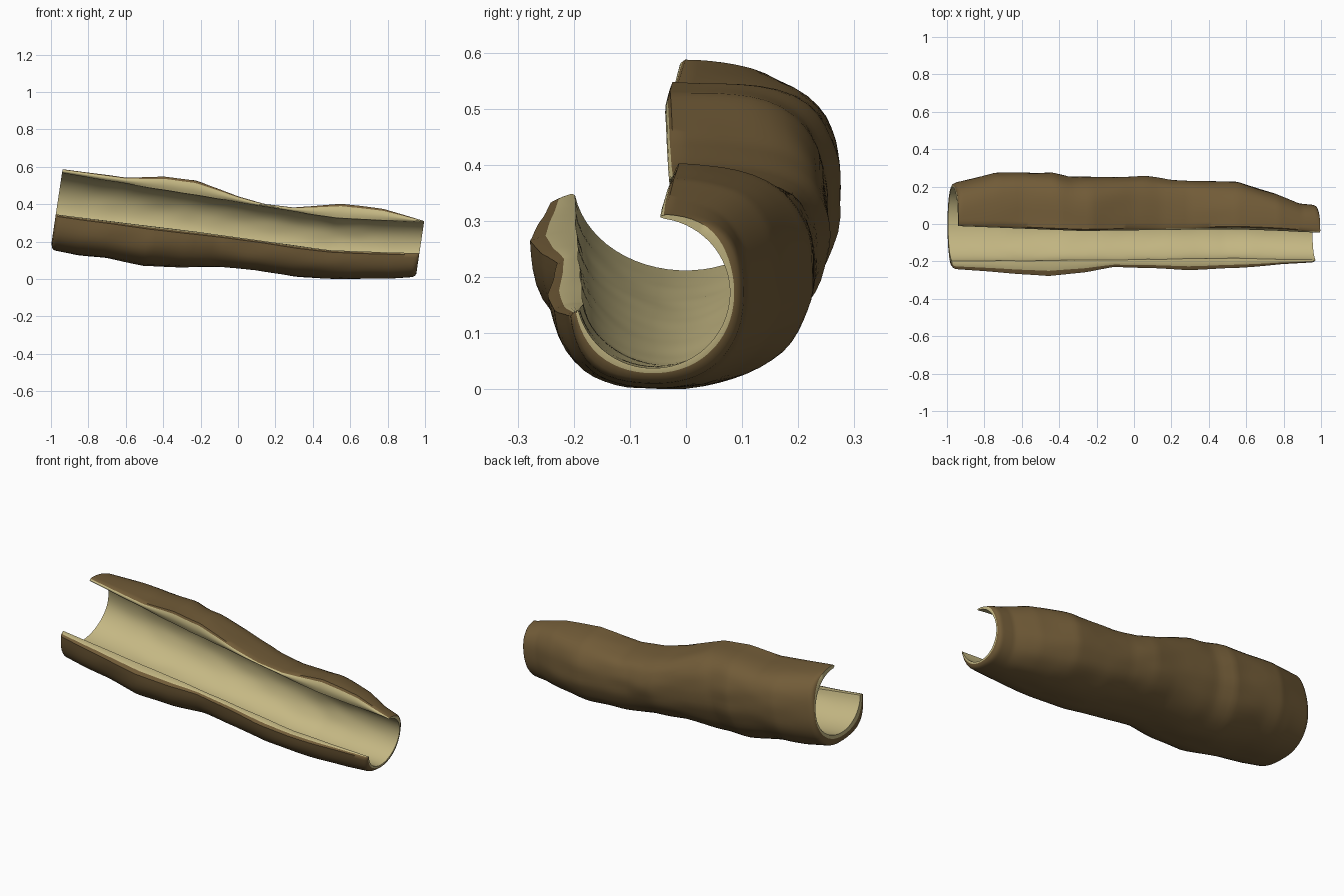
import bpy, bmesh, math
from mathutils import Vector, noise

if "Cube" in bpy.data.objects:
    bpy.data.objects.remove(bpy.data.objects["Cube"])

# Measured outlines along x: (x, value)
TOP = [(-.94, .59), (-.6, .545), (-.4, .55), (-.23, .53), (0, .445), (.15, .405), (.3, .385), (.55, .405), (.78, .378), (1, .315)]
BOTTOM = [(-1, .16), (-.85, .13), (-.7, .115), (-.5, .075), (-.3, .065), (-.1, .07), (.1, .05), (.3, .015), (.6, .002), (.8, .005), (.95, .015)]
BACK = [(-.96, .22), (-.75, .272), (-.45, .277), (-.35, .25), (.05, .255), (.2, .235), (.55, .225), (.75, .165), (.88, .11), (.98, .10)]
FRONT = [(-.98, -.24), (-.75, -.257), (-.45, -.283), (-.25, -.262), (-.1, -.23), (.3, -.246), (.55, -.24), (.8, -.217), (.97, -.207)]
AXIS_Y = [(-1, 0), (-.3, -.02), (.5, -.035), (1, -.06)]
AXIS_Z = [(-1, .38), (-.2, .285), (.5, .19), (.98, .175)]
END_ANGLE = [(-1, 450), (-.3, 452), (.4, 446), (1, 441)]


def at(table, x):
    if x <= table[0][0]:
        return table[0][1]
    for (x0, v0), (x1, v1) in zip(table, table[1:]):
        if x <= x1:
            return v0 + (v1 - v0) * (x - x0) / (x1 - x0)
    return table[-1][1]


def material(name, colour):
    m = bpy.data.materials.new(name)
    m.diffuse_color = (*colour, 1)
    m.use_nodes = True
    m.node_tree.nodes["Principled BSDF"].inputs["Base Color"].default_value = m.diffuse_color
    return m


STATIONS, ARC, RIM, TILT = 110, 44, 6, .15


def section(k):
    """One closed C-shaped cross-section of the hollow log, k from 0 to 1."""
    s = -.97 + 1.945 * k
    cy, cz = at(AXIS_Y, s), at(AXIS_Z, s)
    fade = min(1, 6 * k, 6 * (1 - k))
    a0, a1 = 190 + 5 * k, at(END_ANGLE, s)
    front = .2 + (.137 - .2) * k
    ri = front - .012 * math.sin(math.pi * k)
    rb = .162 + (.135 - .162) * k
    oy = (cy - at(FRONT, s), at(BACK, s) - cy)
    oz = (cz - at(BOTTOM, s - .03), at(TOP, s + .03) - cz)
    # the bark rounds over at both ends
    d = min(1, 1.945 * min(k, 1 - k) / .025)
    thick = .35 + .65 * math.sqrt(max(0, 1 - (1 - d) ** 2))
    inner, outer = [], []
    for i in range(ARC + 1):
        t = math.radians(a0 + (a1 - a0) * i / ARC)
        c, n = math.cos(t), math.sin(t)
        ry = front if c < 0 else ri
        rz = rb if n < 0 else ri * .97
        w = 1 + .018 * fade * noise.noise(Vector((s * 7, c * 2, n * 2)))
        p = (cy + ry * c * w, cz + rz * n * w)
        inner.append(p)
        # bark is a little squarer than an ellipse, and its back bulges high at the thick end
        e = 2.3 + (1.2 * max(0, c * n) * (1 - .4 * k) if n > 0 or c < 0 else 0)
        q = (abs(c) ** e + abs(n) ** e) ** (-1 / e)
        w = q * (1 + .02 * fade * noise.noise(Vector((s * 5, c * 3, n * 3 + 9))))
        rise = .045 * (1 - k) * max(0, c) ** 2 * fade
        o = (cy + oy[c > 0] * c * w, cz + oz[n > 0] * n * w + rise)
        f = thick + (1 - thick) * max(0, n) ** 3
        outer.append((p[0] + (o[0] - p[0]) * f, p[1] + (o[1] - p[1]) * f))

    def lip(p, q, side):
        pts = []
        for j in range(1, RIM):
            u = j / RIM
            b = (.004, .01)[side] * math.sin(math.pi * u)
            pts.append((p[0] + (q[0] - p[0]) * u - b * side, p[1] + (q[1] - p[1]) * u + b * (1 - side)))
        return pts
    loop = inner + lip(inner[-1], outer[-1], 1) + outer[::-1] + lip(outer[0], inner[0], 0)
    return [(s + TILT * (z - cz), y, z) for y, z in loop]


bark = material("brown bark", (.17, .108, .04))
wood = material("pale inner wood", (.56, .48, .23))

# Hollow log shell: skin the cross-sections, closer together at the ends
bm = bmesh.new()
rings = []
for i in range(STATIONS + 1):
    u = i / STATIONS
    k = .3 * u + .7 * (.5 - .5 * math.cos(math.pi * u))
    rings.append([bm.verts.new(p) for p in section(k)])
N = len(rings[0])
outer_first = ARC + RIM - 1                # bark wraps slightly over the back lip
outer_last = ARC + RIM + ARC + 2           # and partly over the front lip
for a, b in zip(rings, rings[1:]):
    for j in range(N):
        f = bm.faces.new((a[j], a[(j + 1) % N], b[(j + 1) % N], b[j]))
        f.material_index = 0 if outer_first <= j < outer_last else 1

# Cut ends: pale rim joining inner and outer arcs
for r in (rings[0], rings[-1]):
    back = ARC + RIM
    for j in range(ARC):
        f = bm.faces.new((r[j], r[j + 1], r[back + ARC - j - 1], r[back + ARC - j]))
        f.material_index = 1
    for f in (bm.faces.new(r[ARC:back + 1]), bm.faces.new(r[back + ARC:] + [r[0]])):
        f.material_index = 1
bmesh.ops.recalc_face_normals(bm, faces=bm.faces)

me = bpy.data.meshes.new("hollow_log")
bm.to_mesh(me)
bm.free()
me.materials.append(bark)
me.materials.append(wood)
log = bpy.data.objects.new("hollow_log", me)
bpy.context.collection.objects.link(log)

# Rest on the ground
low = min(v.co.z for v in me.vertices)
for v in me.vertices:
    v.co.z -= low
bpy.context.view_layer.objects.active = log
log.select_set(True)
bpy.ops.object.shade_smooth_by_angle(angle=math.radians(50))
